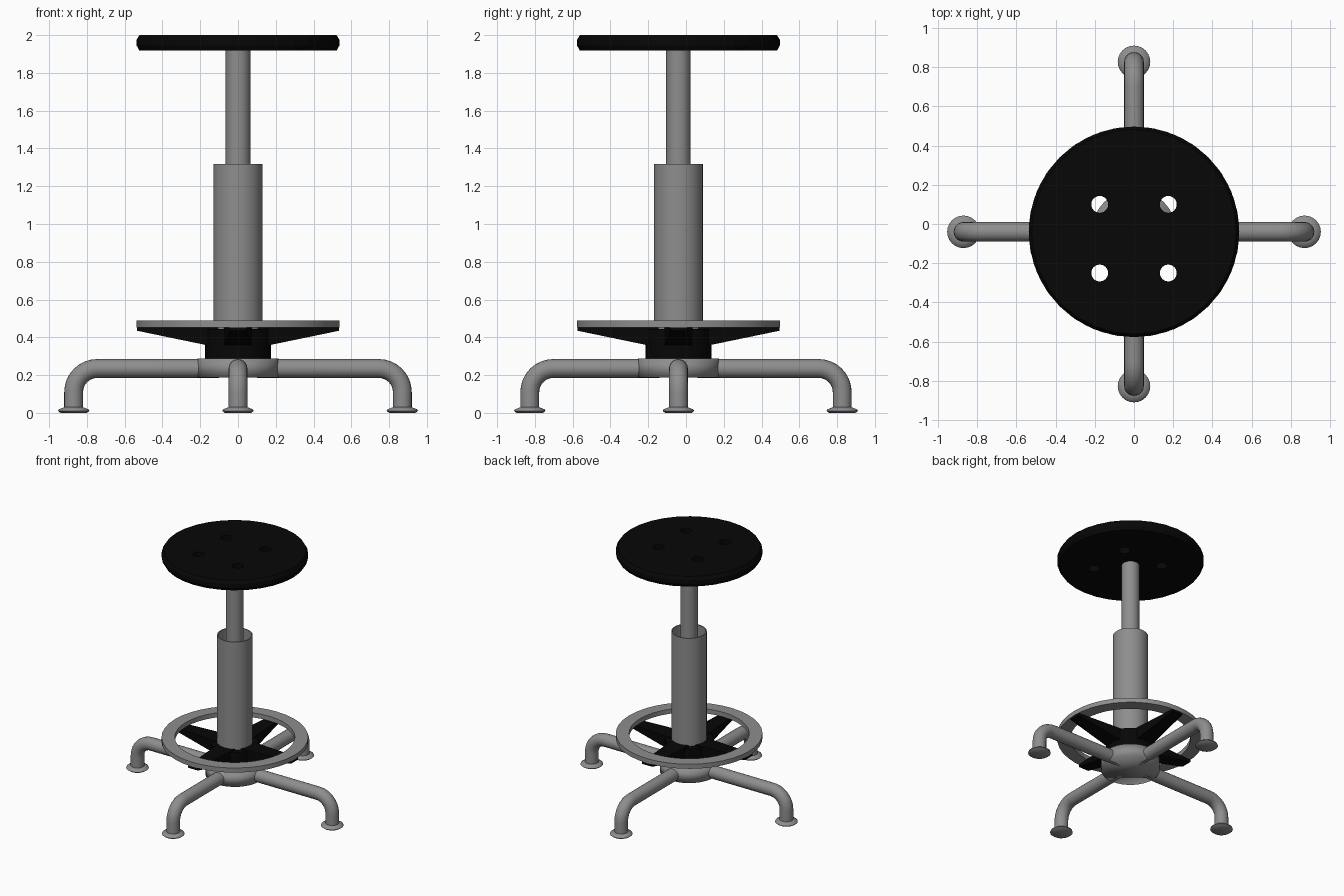
import bpy, bmesh, math
from mathutils import Vector, Matrix

if "Cube" in bpy.data.objects:
    bpy.data.objects.remove(bpy.data.objects["Cube"])

CY = -0.04  # column axis sits slightly forward of the origin


def material(name, v):
    m = bpy.data.materials.new(name)
    m.diffuse_color = (v, v, v, 1)
    m.use_nodes = True
    m.node_tree.nodes["Principled BSDF"].inputs["Base Color"].default_value = m.diffuse_color
    return m


black = material("black", 0.002)
metal = material("grey_metal", 0.27)


def add_object(name, bm, mat, angle=35):
    bmesh.ops.recalc_face_normals(bm, faces=bm.faces)
    mesh = bpy.data.meshes.new(name)
    bm.to_mesh(mesh)
    bm.free()
    ob = bpy.data.objects.new(name, mesh)
    bpy.context.collection.objects.link(ob)
    mesh.materials.append(mat)
    bpy.ops.object.select_all(action='DESELECT')
    bpy.context.view_layer.objects.active = ob
    ob.select_set(True)
    if angle:
        bpy.ops.object.shade_smooth_by_angle(angle=math.radians(angle))
    return ob


def skin(bm, rings, closed=False, cap=True):
    """Join successive vertex rings with quads."""
    n = len(rings[0])
    pairs = list(zip(rings, rings[1:]))
    if closed:
        pairs.append((rings[-1], rings[0]))
    for a, b in pairs:
        for i in range(n):
            j = (i + 1) % n
            bm.faces.new((a[i], a[j], b[j], b[i]))
    if cap and not closed:
        bm.faces.new(rings[0])
        bm.faces.new(rings[-1])


def lathe(name, profile, center=(0, CY), mat=metal, n=32, closed=False, angle=35):
    """Revolve (radius, z) points around a vertical axis."""
    bm = bmesh.new()
    skin(bm, [[bm.verts.new((center[0] + r * math.cos(2 * math.pi * i / n),
                             center[1] + r * math.sin(2 * math.pi * i / n), z))
               for i in range(n)] for r, z in profile], closed)
    return add_object(name, bm, mat, angle)


def leg(name, turn, reach, r=0.05, bend=0.125, z=0.235, n=20):
    """Bent tube: out from the hub, round the bend and down to the foot."""
    path = [(0.1, z, 0)]
    for k in range(9):
        a = math.pi / 2 * k / 8
        path.append((reach - bend + bend * math.sin(a), z - bend + bend * math.cos(a), a))
    path.append((reach, 0.015, math.pi / 2))
    rot = Matrix.Rotation(turn, 3, 'Z')
    bm = bmesh.new()
    rings = []
    for d, h, a in path:
        up = Vector((math.sin(a), 0, math.cos(a)))
        ring = []
        for i in range(n):
            t = 2 * math.pi * i / n
            p = Vector((d, 0, h)) + r * (up * math.cos(t) + Vector((0, 1, 0)) * math.sin(t))
            ring.append(bm.verts.new(rot @ p + Vector((0, CY, 0))))
        rings.append(ring)
    skin(bm, rings)
    add_object(name + "_leg", bm, metal)
    f = rot @ Vector((reach, 0, 0))
    lathe(name + "_foot", [(0.07, 0), (0.083, 0.01), (0.08, 0.018), (0.05, 0.03)],
          (f.x, f.y + CY), n=24, angle=60)


def spoke(name, turn):
    """Wedge bracket: flat top, underside rising outwards."""
    rot = Matrix.Rotation(turn, 3, 'Z')
    bm = bmesh.new()
    skin(bm, [[bm.verts.new(rot @ Vector((d, s * w, z)) + Vector((0, CY, 0)))
               for s, z in ((-1, z0), (1, z0), (1, 0.453), (-1, 0.453))]
              for d, w, z0 in ((0.10, 0.075, 0.345), (0.535, 0.045, 0.435))])
    add_object(name + "_spoke", bm, black, angle=None)


# Seat disc with four through holes
seat = lathe("seat", [(0.522, 1.918), (0.537, 1.945), (0.537, 1.975), (0.522, 2.0)],
             mat=black, angle=None)
for sx in (-1, 1):
    for y in (0.10, -0.25):
        cutter = lathe("hole_cutter", [(0.043, 1.8), (0.043, 2.1)], (sx * 0.175, y),
                       mat=black, n=24, angle=None)
        cutter.hide_render = True
        bpy.context.view_layer.objects.active = seat
        mod = seat.modifiers.new("hole", 'BOOLEAN')
        mod.operation = 'DIFFERENCE'
        mod.solver = 'EXACT'
        mod.object = cutter
        bpy.ops.object.modifier_apply(modifier=mod.name)
        bpy.data.objects.remove(cutter)

# Telescopic column: inner post in an open outer sleeve
lathe("post", [(0.065, 0.45), (0.065, 1.925)])
lathe("sleeve", [(0.13, 0.28), (0.13, 1.317), (0.122, 1.317), (0.122, 0.28)], closed=True)

# Foot ring with its collar and spokes
lathe("foot_ring", [(0.537, 0.453), (0.537, 0.49), (0.44, 0.49), (0.44, 0.453)],
      n=40, closed=True)
lathe("collar", [(0.175, 0.285), (0.175, 0.445)], mat=black)

# Base hub, softly shaded
lathe("hub", [(0.215, 0.187), (0.215, 0.287)], angle=120)

# Four legs and spokes
for k, (name, reach) in enumerate((("right", 0.87), ("back", 0.867),
                                   ("left", 0.87), ("front", 0.787))):
    leg(name, k * math.pi / 2, reach)
    spoke(name, k * math.pi / 2)
